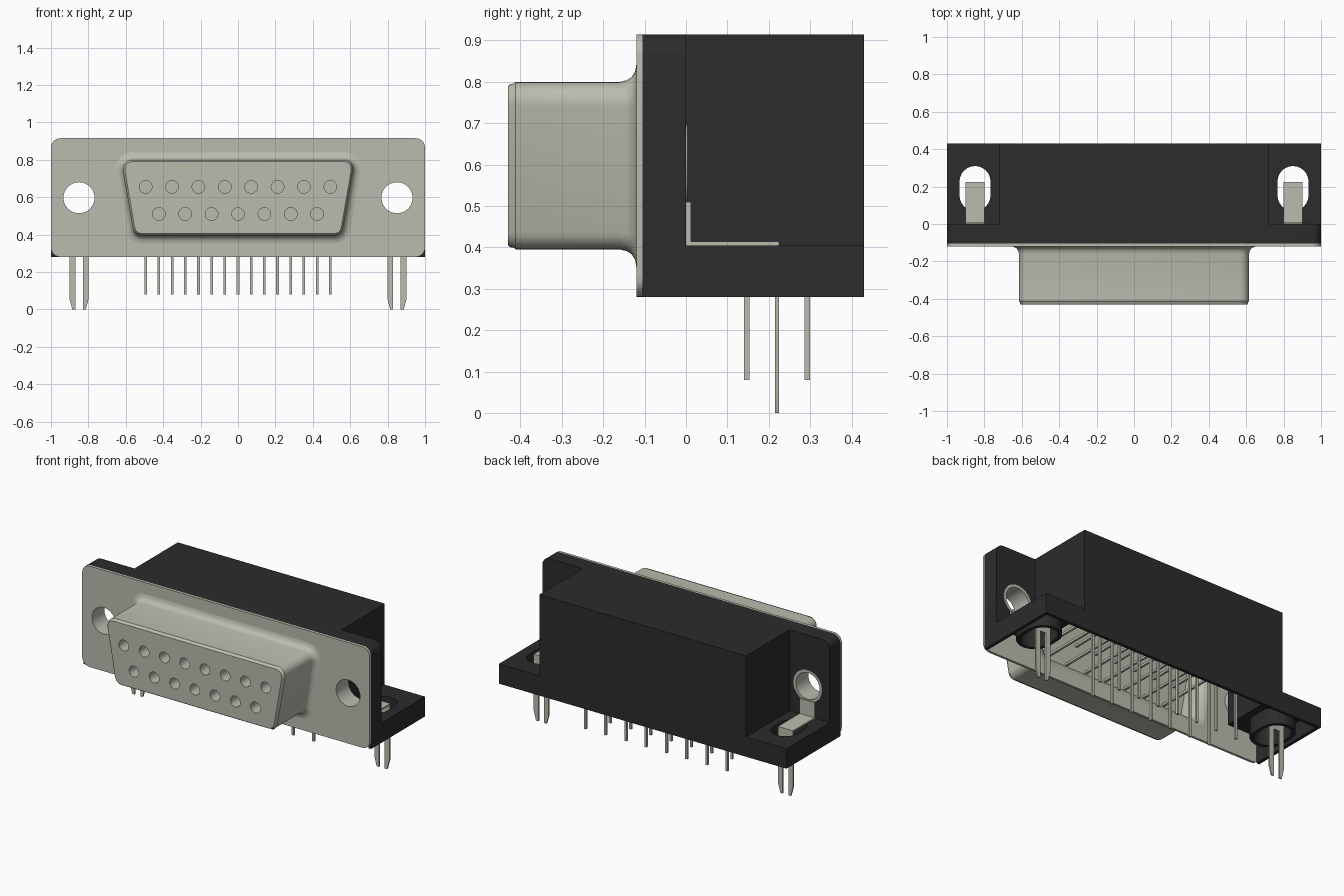
import bpy, bmesh, math
from mathutils import Vector

if "Cube" in bpy.data.objects:
    bpy.data.objects.remove(bpy.data.objects["Cube"], do_unlink=True)


def material(name, rgb):
    m = bpy.data.materials.new(name)
    m.use_nodes = True
    m.diffuse_color = (*rgb, 1)
    bsdf = m.node_tree.nodes["Principled BSDF"]
    bsdf.inputs["Base Color"].default_value = (*rgb, 1)
    bsdf.inputs["Roughness"].default_value = 0.6
    return m


METAL = material("warm grey metal", (0.50, 0.50, 0.43))
BLACK = material("black plastic", (0.025, 0.025, 0.025))


def finish(name, bm, mat):
    bmesh.ops.recalc_face_normals(bm, faces=bm.faces[:])
    me = bpy.data.meshes.new(name)
    bm.to_mesh(me)
    bm.free()
    me.materials.append(mat)
    ob = bpy.data.objects.new(name, me)
    bpy.context.collection.objects.link(ob)
    return ob


def loft(name, rings, mat):
    """Closed solid through a list of equal-length rings, capped at both ends."""
    bm = bmesh.new()
    vs = [[bm.verts.new(p) for p in r] for r in rings]
    n = len(vs[0])
    for a, b in zip(vs, vs[1:]):
        for i in range(n):
            bm.faces.new((a[i], a[(i + 1) % n], b[(i + 1) % n], b[i]))
    bm.faces.new(vs[0])
    bm.faces.new(vs[-1])
    return finish(name, bm, mat)


def at_y(pts, y):
    return [(a, y, b) for a, b in pts]


def prism_y(name, pts, y0, y1, mat):
    return loft(name, [at_y(pts, y0), at_y(pts, y1)], mat)


def prism_z(name, pts, z0, z1, mat):
    return loft(name, [[(a, b, z) for a, b in pts] for z in (z0, z1)], mat)


def box(name, x0, x1, y0, y1, z0, z1, mat):
    return prism_z(name, [(x0, y0), (x1, y0), (x1, y1), (x0, y1)], z0, z1, mat)


def circle(cx, cz, r, n=40):
    return [(cx + r * math.cos(2 * math.pi * i / n), cz + r * math.sin(2 * math.pi * i / n))
            for i in range(n)]


def rounded(corners, r, grow=0.0, n=7):
    """Counter-clockwise convex outline with rounded corners, optionally offset."""
    pts = []
    for i, c in enumerate(corners):
        p = Vector(c)
        u = (Vector(corners[i - 1]) - p).normalized()
        v = (Vector(corners[(i + 1) % len(corners)]) - p).normalized()
        half = math.acos(u.dot(v)) / 2
        centre = p + (u + v).normalized() * r / math.sin(half)
        a0 = math.atan2(u.x, -u.y)
        sweep = math.pi - 2 * half
        for k in range(n):
            a = a0 + sweep * k / (n - 1)
            pts.append((centre.x + (r + grow) * math.cos(a), centre.y + (r + grow) * math.sin(a)))
    return pts


def stadium(cx, y0, y1, r, n=12):
    arc = [math.pi * i / n for i in range(n + 1)]
    return ([(cx + r * math.cos(a), y1 + r * math.sin(a)) for a in arc] +
            [(cx - r * math.cos(a), y0 - r * math.sin(a)) for a in arc])


def boolean(ob, tool, op="DIFFERENCE"):
    mod = ob.modifiers.new("cut", "BOOLEAN")
    mod.operation, mod.solver, mod.object = op, "EXACT", tool
    bpy.context.view_layer.update()
    bpy.context.view_layer.objects.active = ob
    bpy.ops.object.modifier_apply(modifier=mod.name)
    bpy.data.objects.remove(tool, do_unlink=True)


EAR, HOLE_Z, BOTTOM, TOP, BACK, T = 0.85, 0.597, 0.28, 0.915, 0.43, 0.02
PITCH = 0.0705

# Black housing: front wall with rounded top corners, centre block, low ears
R = 0.05
wall = [(-1, BOTTOM), (1, BOTTOM)]
for cx, a0 in ((1 - R, 0), (R - 1, 90)):
    for k in range(7):
        a = math.radians(a0 + 15 * k)
        wall.append((cx + R * math.cos(a), TOP - R + R * math.sin(a)))
body = prism_y("housing", wall, -0.105, 0, BLACK)
boolean(body, box("ears", -1, 1, -0.05, BACK, BOTTOM, 0.405, BLACK), "UNION")
boolean(body, box("block", -0.72, 0.72, -0.05, BACK, BOTTOM, TOP, BLACK), "UNION")

# Hollow it out from the underside and the front
boolean(body, box("c1", T - 1, 1 - T, -0.2, -T, 0.2, TOP - T, BLACK))
boolean(body, box("c2", T - 1, 1 - T, -0.15, BACK - T, 0.2, 0.405 - T, BLACK))
boolean(body, box("c3", T - 0.72, 0.72 - T, -0.17, BACK - T, 0.19, TOP - T, BLACK))

# Slot sleeves and mounting holes in the ears
for s in (-1, 1):
    x = s * EAR
    boolean(body, prism_z("sleeve", stadium(x, 0.153, 0.227, 0.105), BOTTOM, 0.395, BLACK), "UNION")
    boolean(body, prism_z("slot", stadium(x, 0.153, 0.227, 0.083), 0.1, 0.6, BLACK))
    boolean(body, prism_y("hole", circle(x, HOLE_Z, 0.092), -0.3, 0.1, BLACK))

# Metal flange plate
D = [(-0.555, 0.395), (0.555, 0.395), (0.625, 0.80), (-0.625, 0.80)]
flange = prism_y("flange", rounded([(-1, BOTTOM), (1, BOTTOM), (1, TOP), (-1, TOP)], 0.05),
                 -0.12, -0.105, METAL)
boolean(flange, prism_y("opening", rounded(D, 0.05, 0.042), -0.3, 0.1, METAL))
for s in (-1, 1):
    boolean(flange, prism_y("hole", circle(s * EAR, HOLE_Z, 0.083), -0.3, 0.1, METAL))

# D-shaped shell: hollow at the back, flared into the flange, closed socket face
profile = [(-0.02, -0.25), (-0.02, -0.15), (-0.012, -0.128), (0.01, -0.110), (0.042, -0.105),
           (0.042, -0.12), (0.025, -0.123), (0.012, -0.131), (0.004, -0.143), (0, -0.16),
           (0, -0.412), (-0.004, -0.416), (-0.006, -0.426), (-0.010, -0.43)]
shell = loft("connector_shell", [at_y(rounded(D, 0.05, g), y) for g, y in profile], METAL)

# Contacts: socket holes and bent solder pins, in two staggered rows
for i in range(15):
    x = (i - 7) * PITCH
    upper = i % 2 == 0
    z, y = (0.655, 0.293) if upper else (0.51, 0.147)
    boolean(shell, prism_y("socket", circle(x, z, 0.034, 24), -0.5, -0.33, METAL))
    h = 0.007
    box("solder_pin_%d" % (i + 1), x - h, x + h, y - h, y + h, 0.08, z + h, METAL)
    box("contact_tail_%d" % (i + 1), x - h, x + h, -0.26, y - h, z - h, z + h, METAL)

# Board-lock brackets: eyelet, angle strip and forked leg on each side
fork = [(-0.052, 0.414), (-0.052, 0.06), (-0.036, 0), (-0.02, 0), (-0.02, 0.30)]
fork += [(-a, b) for a, b in reversed(fork)]
for s, side in ((1, "left"), (-1, "right")):
    x = s * EAR
    eyelet = prism_y(side + "_eyelet", circle(x, HOLE_Z, 0.10), -0.105, 0.004, METAL)
    boolean(eyelet, prism_y("bore", circle(x, HOLE_Z, 0.083), -0.3, 0.1, METAL))
    box(side + "_bracket_upright", x - 0.052, x + 0.052, 0, 0.012, 0.405, 0.51, METAL)
    box(side + "_bracket_strip", x - 0.052, x + 0.052, 0, 0.225, 0.405, 0.414, METAL)
    prism_y(side + "_bracket_fork", [(x + a, b) for a, b in fork], 0.215, 0.225, METAL)

# Smooth rounded surfaces, keeping hard edges
bpy.ops.object.select_all(action="DESELECT")
for ob in bpy.context.collection.objects:
    if ob.type == "MESH":
        ob.select_set(True)
        bpy.context.view_layer.objects.active = ob
bpy.ops.object.shade_smooth_by_angle(angle=math.radians(35))
